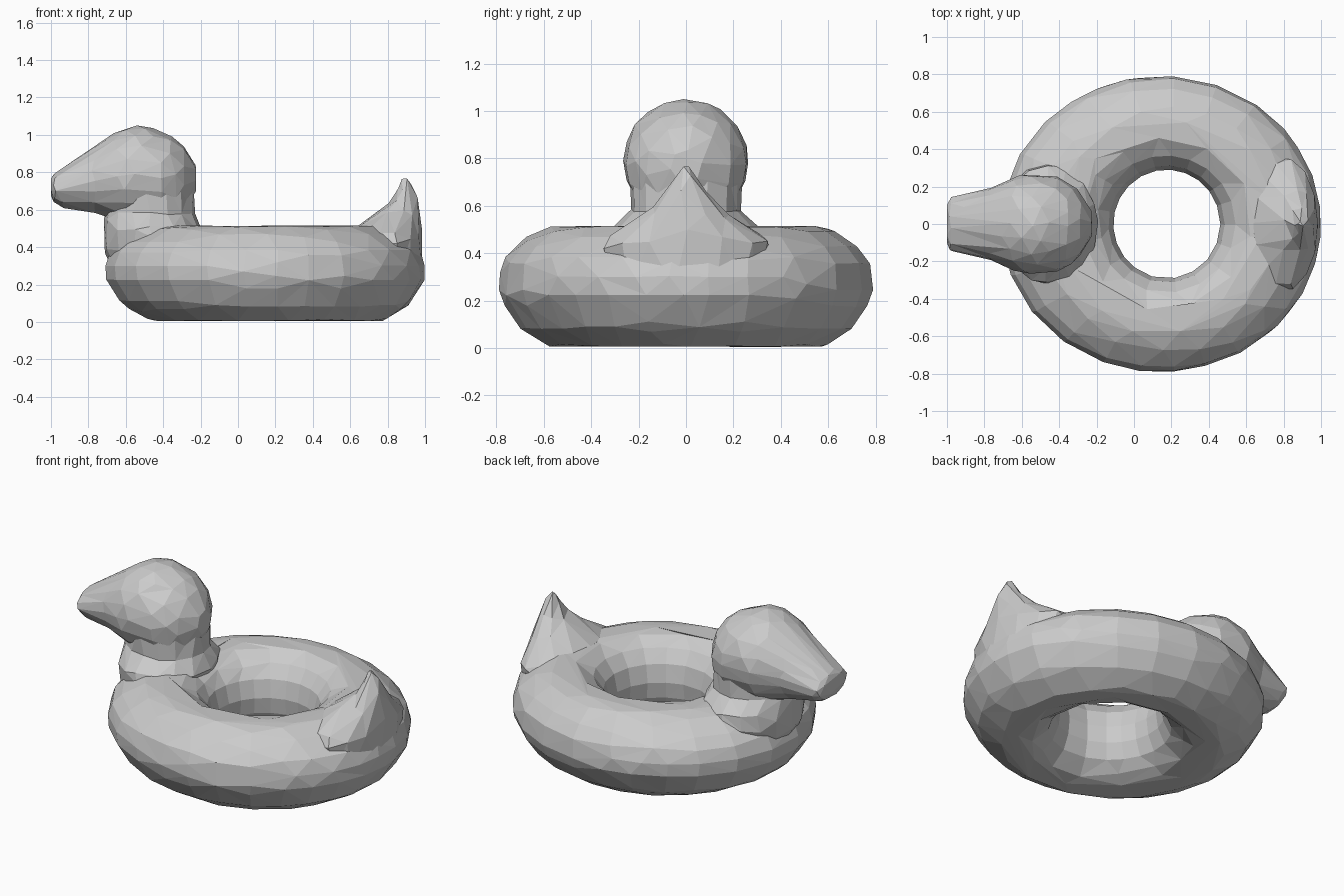
import bpy
import bmesh
import random
from math import sin, cos, pi

random.seed(4)
cube = bpy.data.objects.get("Cube")
if cube:
    bpy.data.objects.remove(cube)

grey = bpy.data.materials.new("plain grey")
grey.use_nodes = True
GREY = (0.6, 0.6, 0.6, 1)
grey.diffuse_color = GREY
grey.node_tree.nodes["Principled BSDF"].inputs["Base Color"].default_value = GREY


def loft(name, rings, closed, faces):
    """Skin a list of point rings, then reduce to irregular flat facets."""
    bm = bmesh.new()
    loops = [[bm.verts.new(p) for p in ring] for ring in rings]
    n, count = len(loops[0]), len(loops)
    for i in range(count if closed else count - 1):
        a, b = loops[i], loops[(i + 1) % count]
        for j in range(n):
            k = (j + 1) % n
            bm.faces.new((a[j], a[k], b[k], b[j]))
    if not closed:
        bm.faces.new(loops[0])
        bm.faces.new(loops[-1])
    bmesh.ops.recalc_face_normals(bm, faces=bm.faces)
    bmesh.ops.triangulate(bm, faces=bm.faces)
    total = len(bm.faces)
    mesh = bpy.data.meshes.new(name)
    bm.to_mesh(mesh)
    bm.free()
    mesh.materials.append(grey)
    obj = bpy.data.objects.new(name, mesh)
    bpy.context.collection.objects.link(obj)
    mod = obj.modifiers.new("facets", "DECIMATE")
    mod.ratio = min(1, faces / total)
    return obj


def smooth(rows, steps):
    """Catmull-Rom interpolation between section rows."""
    out = []
    for i in range(len(rows) - 1):
        p = [rows[max(0, min(len(rows) - 1, i + d))] for d in (-1, 0, 1, 2)]
        for s in range(steps):
            t = s / steps
            out.append([b + 0.5 * t * (c - a + t * (2 * a - 5 * b + 4 * c - d
                        + t * (3 * (b - c) + d - a))) for a, b, c, d in zip(*p)])
    return out + [rows[-1]]


def angles(n):
    return [2 * pi * (j + random.uniform(-.15, .15)) / n for j in range(n)]


# Swim ring: (blend from hole to outer rim, height)
section = [(0, .27), (.03, .17), (.12, .08), (.3, .015), (.5, .005), (.6, .012),
           (.73, .05), (.85, .1), (.97, .2), (1, .27), (.96, .37), (.81, .45),
           (.64, .5), (.48, .515), (.3, .505), (.12, .44), (.03, .36)]
profile = smooth(section + section[:1], 2)[:-1]
rings = []
for a in angles(44):
    hole = (.175 + .285 * cos(a), .29 * sin(a))
    rim = (.145 + .855 * cos(a), .79 * sin(a))
    rings.append([(hole[0] + t * (rim[0] - hole[0]),
                   hole[1] + t * (rim[1] - hole[1]), z) for t, z in profile])
loft("swim_ring", rings, True, 640)

# Head and bill: (x, bottom, top, half width) swept front to back
head = [(-1, .68, .77, .1), (-.98, .635, .795, .14), (-.91, .605, .84, .16),
        (-.76, .58, .945, .195), (-.64, .54, 1.02, .25), (-.52, .52, 1.05, .265),
        (-.39, .53, 1.01, .245), (-.29, .58, .94, .17), (-.225, .7, .83, .06)]
rings = [[(x, w * cos(a), (lo + hi) / 2 + (hi - lo) / 2 * sin(a)) for a in angles(20)]
         for x, lo, hi, w in smooth(head, 2)]
loft("head_and_bill", rings, False, 210)


def upright(name, rows, n, faces):
    """Stack of oval sections: (z, low x, high x, half width)."""
    loft(name, [[((lo + hi) / 2 + (hi - lo) / 2 * cos(a), w * sin(a), z)
                 for a in angles(n)] for z, lo, hi, w in smooth(rows, 2)], False, faces)


# Neck flaring into the ring
upright("neck", [(.2, -.63, -.3, .22), (.35, -.705, -.25, .28), (.46, -.72, -.2, .32),
                 (.52, -.715, -.2, .3), (.57, -.715, -.225, .24), (.64, -.7, -.235, .23),
                 (.76, -.68, -.24, .24)], 16, 120)

# Pointed tail rising from the back of the ring
upright("tail", [(.25, .66, .985, .3), (.42, .62, .985, .36), (.5, .63, .982, .29),
                 (.56, .7, .978, .19), (.64, .81, .965, .1), (.72, .86, .935, .045),
                 (.765, .875, .905, .012)], 14, 100)
